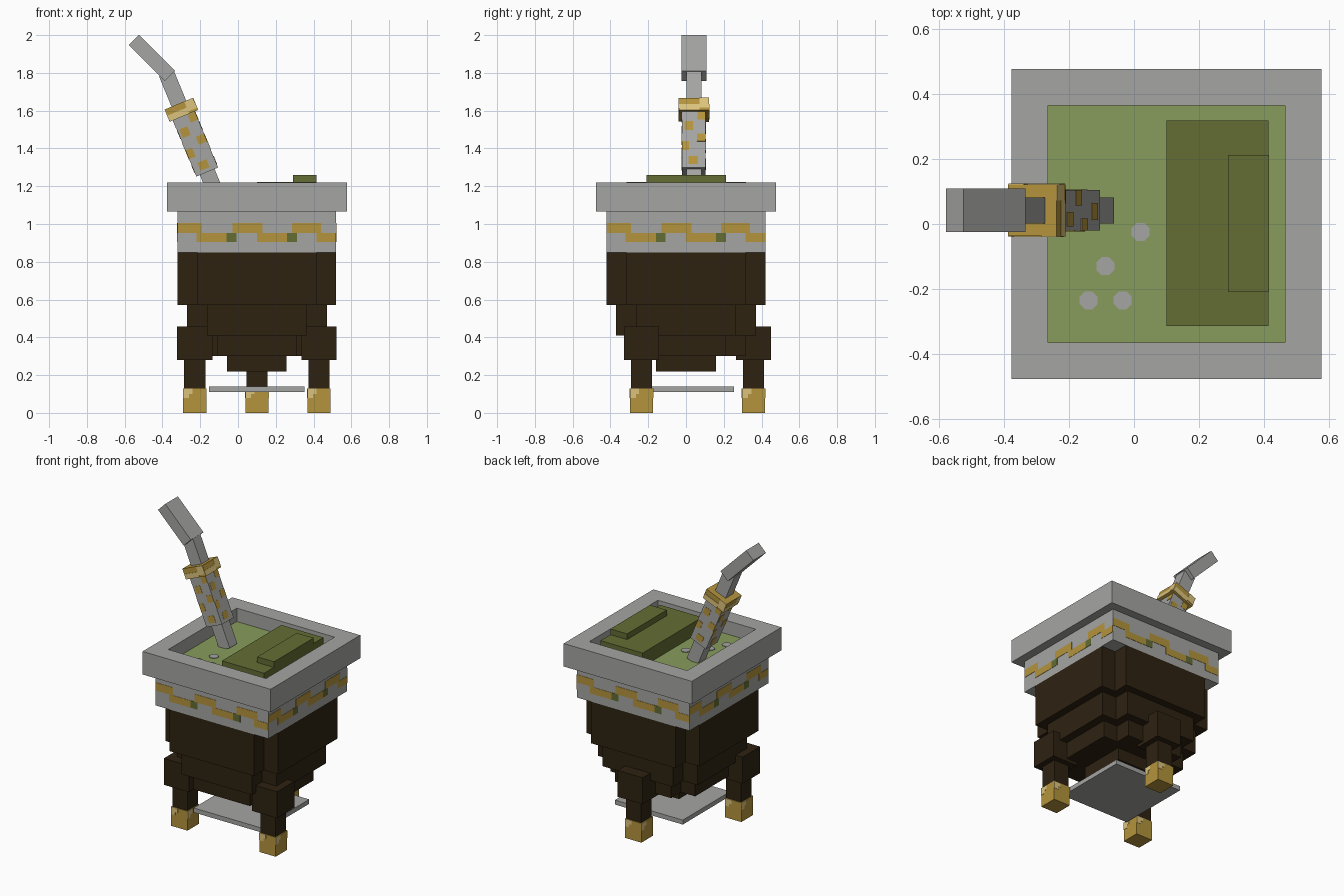
import bpy, bmesh, math
from mathutils import Matrix, Vector

if "Cube" in bpy.data.objects:
    bpy.data.objects.remove(bpy.data.objects["Cube"])


def material(name, r, g, b):
    m = bpy.data.materials.new(name)
    lin = [((c / 255 + 0.055) / 1.055) ** 2.4 for c in (r, g, b)]
    m.diffuse_color = (*lin, 1)
    m.use_nodes = True
    m.node_tree.nodes["Principled BSDF"].inputs["Base Color"].default_value = m.diffuse_color
    return m


GREY = material("silver grey", 165, 165, 163)
GOLD = material("gold", 180, 148, 60)
PALE = material("pale gold", 220, 196, 125)
BROWN = material("dark brown", 46, 34, 17)
LEAF = material("light green", 135, 156, 92)
MOSS = material("dark green", 99, 109, 52)

CX = 0.10  # centre line of the cup


def finish(bm, name, *mats):
    me = bpy.data.meshes.new(name)
    bm.to_mesh(me)
    bm.free()
    for m in mats:
        me.materials.append(m)
    ob = bpy.data.objects.new(name, me)
    bpy.context.collection.objects.link(ob)
    return ob


def add_box(bm, x, y, z, frame=Matrix()):
    """Box from three (low, high) ranges, placed in a frame."""
    mid = Vector([(a + b) / 2 for a, b in (x, y, z)])
    size = Vector([b - a for a, b in (x, y, z)])
    mat = frame @ Matrix.Translation(mid) @ Matrix.Diagonal(size).to_4x4()
    return bmesh.ops.create_cube(bm, size=1, matrix=mat)


def box(name, mat, x, y, z, frame=Matrix()):
    bm = bmesh.new()
    add_box(bm, x, y, z, frame)
    return finish(bm, name, mat)


def panels(name, mat, frame, half, rects, t=0.003):
    """Thin plates repeated on the four sides of a square post."""
    bm = bmesh.new()
    for k in range(4):
        side = frame @ Matrix.Rotation(k * math.pi / 2, 4, 'Z')
        for x0, x1, z0, z1 in rects:
            add_box(bm, (x0, x1), (-half - t, -half + t), (z0, z1), side)
    return finish(bm, name, mat)


# Rim with a sunken opening; its floor is the drink
bm = bmesh.new()
add_box(bm, (CX - 0.477, CX + 0.477), (-0.477, 0.477), (1.065, 1.22))
bm.faces.ensure_lookup_table()
bm.normal_update()
top = max(bm.faces, key=lambda f: f.normal.z)
bmesh.ops.inset_region(bm, faces=[top], thickness=0.159)
ret = bmesh.ops.extrude_face_region(bm, geom=[top])
floor = [g for g in ret["geom"] if isinstance(g, bmesh.types.BMFace)]
verts = [g for g in ret["geom"] if isinstance(g, bmesh.types.BMVert)]
bmesh.ops.translate(bm, vec=(0, 0, -0.09), verts=verts)
if top.is_valid:
    bmesh.ops.delete(bm, geom=[top], context='FACES_ONLY')
floor[0].material_index = 1
bmesh.ops.recalc_face_normals(bm, faces=bm.faces)
finish(bm, "rim", GREY, LEAF)

# Herb mound and the raised clump on it
box("herb_mound", MOSS, (CX, 0.414), (-0.314, 0.318), (1.125, 1.222))
box("herb_clump", MOSS, (0.29, 0.416), (-0.21, 0.212), (1.21, 1.26))

# Bubbles on the drink
bm = bmesh.new()
for x, y in ((-0.14, -0.235), (-0.035, -0.235), (-0.088, -0.13), (0.02, -0.025)):
    bmesh.ops.create_cone(bm, cap_ends=True, segments=8, radius1=0.03, radius2=0.03, depth=0.006,
                          matrix=Matrix.Translation((x, y, 1.131)) @ Matrix.Rotation(math.pi / 8, 4, 'Z'))
finish(bm, "bubbles", GREY)

# Collar with stepped ornament
box("collar", GREY, (CX - 0.42, CX + 0.42), (-0.42, 0.42), (0.85, 1.065))
cup = Matrix.Translation((CX, 0, 0))
panels("collar_ornament", GOLD, cup, 0.42,
       [(-0.42, -0.29, 0.952, 1.005), (-0.13, 0.03, 0.952, 1.005), (0.185, 0.34, 0.952, 1.005),
        (-0.32, -0.16, 0.905, 0.952), (0.0, 0.16, 0.905, 0.952), (0.315, 0.42, 0.905, 0.952)], 0.002)
panels("collar_gems", MOSS, cup, 0.42,
       [(-0.16, -0.108, 0.905, 0.953), (0.16, 0.212, 0.905, 0.953)], 0.002)

# Gourd body: stacked cross-shaped tiers
for i, (wide, slim, z0, z1) in enumerate(((0.42, 0.315, 0.57, 0.85),
                                          (0.37, 0.263, 0.41, 0.57),
                                          (0.315, 0.21, 0.30, 0.41))):
    bm = bmesh.new()
    for a, b in ((wide, slim), (slim, wide)):
        add_box(bm, (CX - a, CX + a), (-b, b), (z0, z1))
    finish(bm, f"body_tier_{i + 1}", BROWN)
box("body_base", BROWN, (CX - 0.158, CX + 0.158), (-0.158, 0.158), (0.22, 0.30))

# Three legs: hip, shin and gold foot with a pale corner
for name, x, y in (("left", -0.229, -0.236), ("right", 0.428, -0.236), ("rear", CX, 0.358)):
    leg = Matrix.Translation((x, y, 0))
    for part, mat, h, z in (("hip", BROWN, 0.093, (0.28, 0.458)),
                            ("shin", BROWN, 0.056, (0.13, 0.28)),
                            ("foot", GOLD, 0.061, (0, 0.13))):
        box(f"{name}_{part}", mat, (-h, h), (-h, h), z, leg)
    panels(f"{name}_foot_shine", PALE, leg, 0.061,
           [(-0.061, -0.012, 0.1, 0.13), (-0.061, -0.03, 0.08, 0.1)], 0.002)

# Plate under the body
box("stand_plate", GREY, (CX - 0.253, CX + 0.253), (-0.253, 0.253), (0.11, 0.14))

# Leaning straw: tube, sleeve with spots, ring
straw = Matrix.Translation((-0.163, 0.042, 1.275)) @ Matrix.Rotation(math.radians(-22.5), 4, 'Y')
box("straw_tube", GREY, (-0.042, 0.042), (-0.04, 0.04), (-0.16, 0.565), straw)
box("straw_sleeve", GREY, (-0.0625, 0.0625), (-0.0625, 0.0625), (0, 0.345), straw)
panels("sleeve_spots", GOLD, straw, 0.0625,
       [(-0.03, 0.022, 0.02, 0.065), (-0.062, -0.025, 0.1, 0.15), (0.015, 0.062, 0.15, 0.195),
        (-0.05, -0.005, 0.215, 0.265), (0.02, 0.062, 0.275, 0.32)], 0.002)
box("straw_ring", GOLD, (-0.081, 0.081), (-0.079, 0.079), (0.322, 0.392), straw)
panels("ring_shine", PALE, straw, 0.08,
       [(-0.08, 0.03, 0.322, 0.357), (0.03, 0.08, 0.335, 0.392)], 0.002)

# Bent mouthpiece
tip = Matrix.Translation((-0.456, 0.042, 1.879)) @ Matrix.Rotation(math.radians(-45), 4, 'Y')
box("mouthpiece", GREY, (-0.038, 0.038), (-0.067, 0.067), (-0.135, 0.135), tip)
